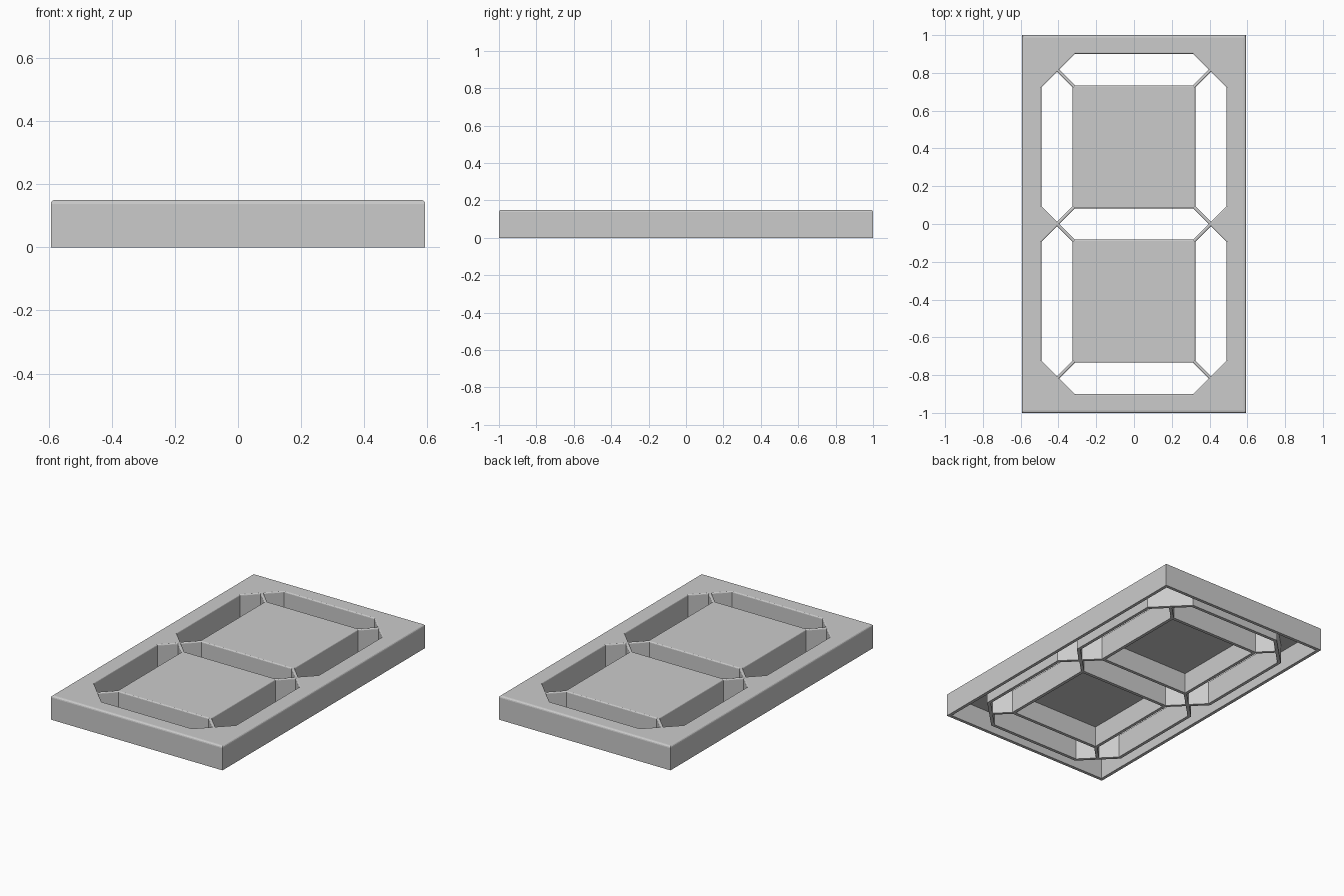
import bpy, bmesh, math

cube = bpy.data.objects.get("Cube")
if cube:
    bpy.data.objects.remove(cube)

# Main sizes
HX, HY, H = 0.593, 1.0, 0.15        # half width, half length, height
WALL = 0.02                         # shell thickness
COL, ROW = 0.4075, 0.8175           # centre lines of the segment slots
SLOT_W, GAP = 0.083, 0.0125         # slot half width, setback at the ribs
RIM_R, SLOT_R = 0.012, 0.007        # rounding of the upper edges

bm = bmesh.new()


def ring(points, z):
    """Closed loop of edges at height z."""
    vs = [bm.verts.new((x, y, z)) for x, y in points]
    return [bm.edges.new((v, vs[(i + 1) % len(vs)])) for i, v in enumerate(vs)]


def wall(a, b):
    """Join two matching rings with quads."""
    for e, f in zip(a, b):
        bm.faces.new((e.verts[0], e.verts[1], f.verts[1], f.verts[0]))


def cap(*rings):
    """Flat face between an outer ring and any holes."""
    bmesh.ops.triangle_fill(bm, use_beauty=True, use_dissolve=False,
                            edges=[e for r in rings for e in r])


def rect(hx, hy, cy=0.0):
    return [(-hx, cy - hy), (hx, cy - hy), (hx, cy + hy), (-hx, cy + hy)]


def slot(cx, cy, half, upright, grow=0.0):
    """Six-sided segment with pointed ends."""
    l, w = half + grow * math.sqrt(2), SLOT_W + grow
    s = l - w
    pts = [(-l, 0), (-s, -w), (s, -w), (l, 0), (s, w), (-s, w)]
    return [(cx - v, cy + u) if upright else (cx + u, cy + v) for u, v in pts]


def rounded_wall(shape, radius):
    """Wall from the floor to the top with a rounded upper edge."""
    first = last = ring(shape(0), 0)
    for i in range(4):
        a = math.radians(30 * i)
        nxt = ring(shape(radius * (1 - math.cos(a))), H - radius * (1 - math.sin(a)))
        wall(last, nxt)
        last = nxt
    return first, last


# Outer rim
rim_low, rim_top = rounded_wall(lambda o: rect(HX - o, HY - o), RIM_R)

# Seven segment slots
segments = [(0, y, COL - GAP, False) for y in (-ROW, 0, ROW)]
segments += [(sx * COL, sy * ROW / 2, ROW / 2 - GAP, True)
             for sx in (-1, 1) for sy in (-1, 1)]
slots_low, slots_top = [], []
for seg in segments:
    low, top = rounded_wall(lambda o: slot(*seg, grow=o), SLOT_R)
    slots_low.append(low)
    slots_top.append(top)
cap(rim_top, *slots_top)

# Outline of the walls round the slots, notched at mid length
diag = WALL * math.sqrt(2)
ox, oy = COL + SLOT_W + WALL, ROW + SLOT_W + WALL
corner = COL + ROW - GAP + diag
notch = COL - GAP + diag
upper = [(notch, 0), (ox, ox - notch), (ox, corner - ox), (corner - oy, oy)]
outline = upper + [(-x, y) for x, y in reversed(upper)]
outline += [(-x, -y) for x, y in upper[1:]]
outline += [(x, -y) for x, y in reversed(upper[1:])]

# Hollow between the rim and the slot walls
ceiling = H - WALL
hollow = rect(HX - WALL, HY - WALL)
hollow_low, hollow_top = ring(hollow, 0), ring(hollow, ceiling)
out_low, out_top = ring(outline, 0), ring(outline, ceiling)
wall(hollow_low, hollow_top)
wall(out_low, out_top)
cap(rim_low, hollow_low)
cap(hollow_top, out_top)

# Two square hollows inside the digit
px = COL - SLOT_W - WALL
py = ROW / 2 - SLOT_W - WALL
pockets_low = []
for s in (-1, 1):
    shape = rect(px, py, s * ROW / 2)
    low, top = ring(shape, 0), ring(shape, ceiling)
    wall(low, top)
    cap(top)
    pockets_low.append(low)
cap(out_low, *slots_low, *pockets_low)

bmesh.ops.recalc_face_normals(bm, faces=bm.faces[:])
mesh = bpy.data.meshes.new("segment_frame")
bm.to_mesh(mesh)
bm.free()

# Plain grey plastic
grey = bpy.data.materials.new("light_grey")
grey.use_nodes = True
colour = (0.6, 0.6, 0.6, 1)
grey.diffuse_color = colour
grey.node_tree.nodes["Principled BSDF"].inputs["Base Color"].default_value = colour
mesh.materials.append(grey)

frame = bpy.data.objects.new("segment_frame", mesh)
bpy.context.collection.objects.link(frame)
